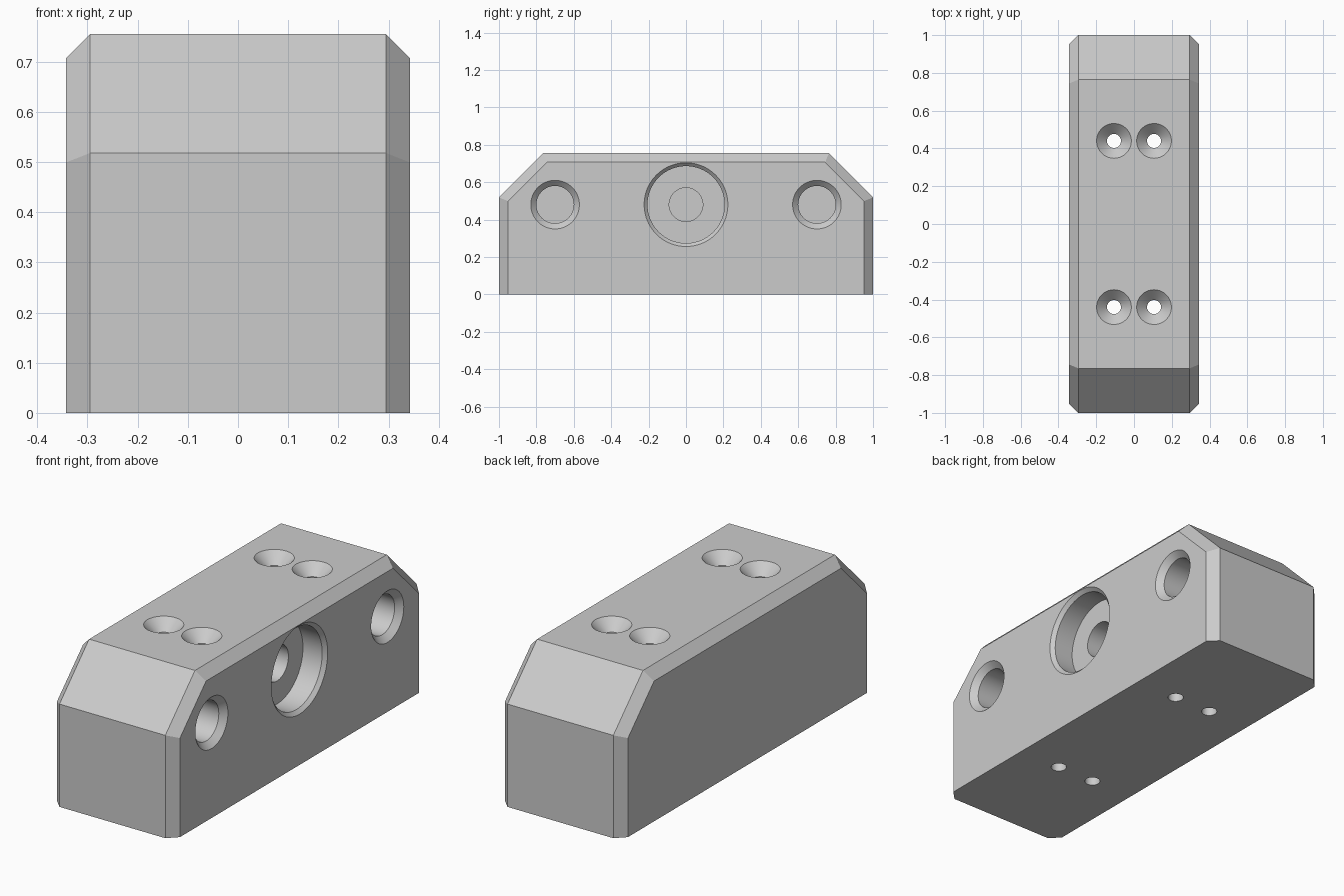
import bpy, bmesh, math
from mathutils import Matrix, Vector

cube = bpy.data.objects.get("Cube")
if cube:
    bpy.data.objects.remove(cube, do_unlink=True)

HALF_X, HEIGHT, BEVEL = 0.343, 0.755, 0.048

grey = bpy.data.materials.new("light_grey")
grey.use_nodes = True
COLOUR = (0.6, 0.6, 0.6, 1)
grey.diffuse_color = COLOUR
grey.node_tree.nodes["Principled BSDF"].inputs["Base Color"].default_value = COLOUR


def add_object(name, bm):
    bmesh.ops.recalc_face_normals(bm, faces=bm.faces)
    mesh = bpy.data.meshes.new(name)
    bm.to_mesh(mesh)
    bm.free()
    mesh.materials.append(grey)
    obj = bpy.data.objects.new(name, mesh)
    bpy.context.collection.objects.link(obj)
    return obj


def loft(bm, rings):
    """Skin a list of vertex rings and cap both ends."""
    rings = [[bm.verts.new(p) for p in ring] for ring in rings]
    for a, b in zip(rings, rings[1:]):
        for i in range(len(a)):
            j = (i + 1) % len(a)
            bm.faces.new((a[i], a[j], b[j], b[i]))
    bm.faces.new(rings[0])
    bm.faces.new(rings[-1])


def bore(bm, origin, direction, profile, segments=64):
    """Turn a (radius, depth) profile around an axis."""
    turn = Vector((0, 0, 1)).rotation_difference(Vector(direction))
    place = Matrix.Translation(origin) @ turn.to_matrix().to_4x4()
    angles = [2 * math.pi * i / segments for i in range(segments)]
    loft(bm, [[place @ Vector((r * math.cos(a), r * math.sin(a), d)) for a in angles]
              for r, d in profile])


# Block: end outline with sloped shoulders, chamfered along both sides
def outline(x, end, shoulder, crest, top):
    half = [(end, 0), (end, shoulder), (crest, top)]
    return [(x, y, z) for y, z in half] + [(x, -y, z) for y, z in reversed(half)]


inner = (1, 0.518, 0.764, HEIGHT)
outer = (1 - BEVEL, 0.499, 0.744, HEIGHT - BEVEL)
bm = bmesh.new()
loft(bm, [outline(-HALF_X, *outer), outline(BEVEL - HALF_X, *inner),
          outline(HALF_X - BEVEL, *inner), outline(HALF_X, *outer)])
block = add_object("mounting_block", bm)

# Bores: central stepped socket, two side sockets, four countersunk screw holes
bm = bmesh.new()
bore(bm, (HALF_X, 0, 0.48), (-1, 0, 0),
     [(0.224, -0.03), (0.224, 0), (0.206, 0.018), (0.206, 0.125), (0.09, 0.125), (0.09, 0.45)])
for side in (-1, 1):
    bore(bm, (HALF_X, side * 0.7, 0.48), (-1, 0, 0),
         [(0.13, -0.03), (0.13, 0), (0.1, 0.03), (0.1, 0.45)])
    for x in (-0.106, 0.106):
        bore(bm, (x, side * 0.44, HEIGHT), (0, 0, -1),
             [(0.092, -0.03), (0.092, 0), (0.037, 0.055), (0.037, HEIGHT + 0.05)])
cutter = add_object("bore_cutter", bm)
cutter.hide_render = True

cut = block.modifiers.new("bores", "BOOLEAN")
cut.operation = "DIFFERENCE"
cut.solver = "EXACT"
cut.object = cutter

bpy.ops.object.select_all(action="DESELECT")
bpy.context.view_layer.objects.active = block
block.select_set(True)
bpy.ops.object.modifier_apply(modifier=cut.name)
bpy.data.objects.remove(cutter, do_unlink=True)
bpy.ops.object.shade_smooth_by_angle(angle=math.radians(20))
